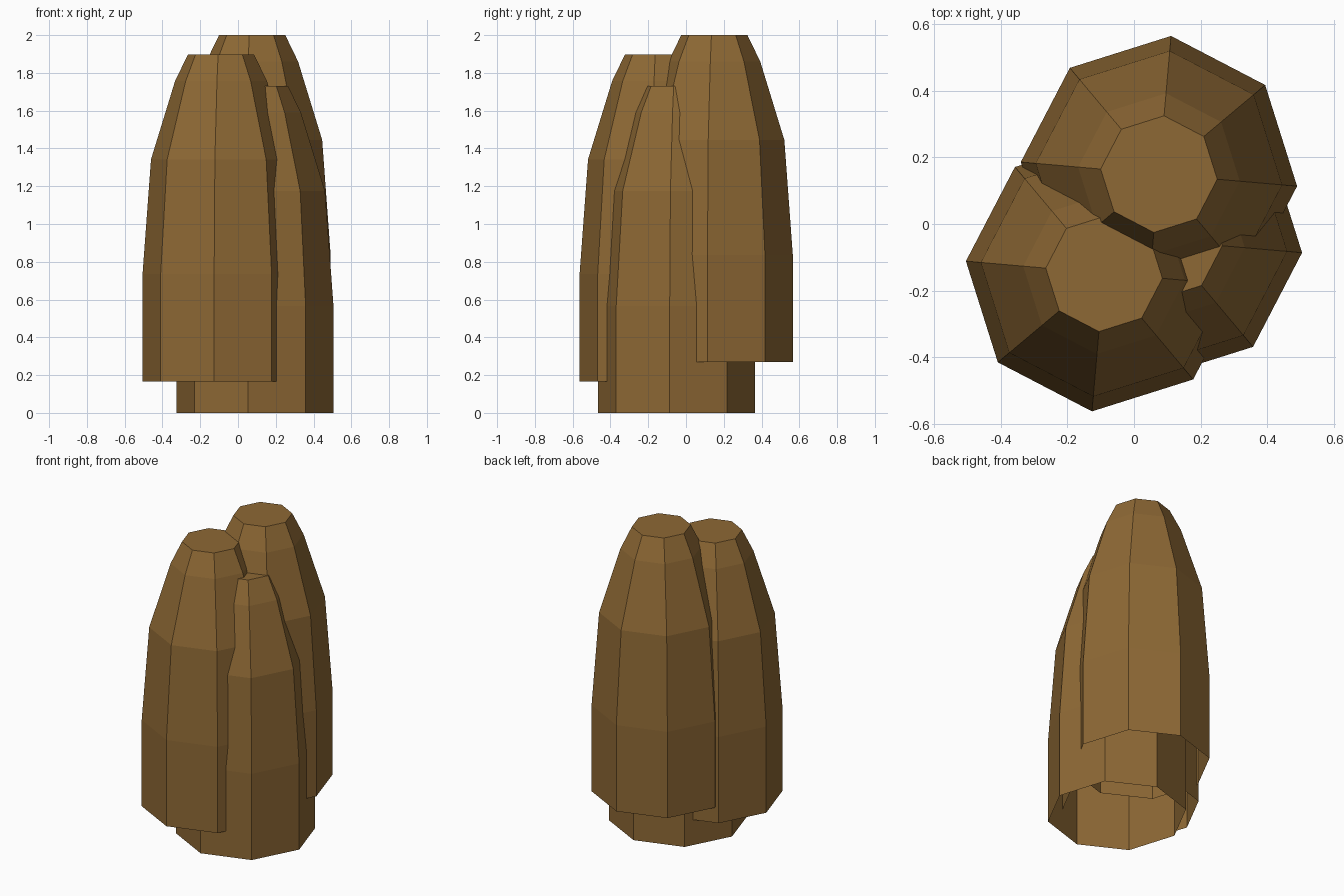
import bpy, bmesh
from math import cos, sin, pi, radians

if "Cube" in bpy.data.objects:
    bpy.data.objects.remove(bpy.data.objects["Cube"])

SIDES = 8
TURN = radians(-5)
# (radius, height) rings from the open base up to the flat cap
PROFILE = [(0.417, 0.0), (0.417, 0.567), (0.372, 1.175), (0.244, 1.59), (0.176, 1.73)]

brown = bpy.data.materials.new("brown")
brown.diffuse_color = (0.27, 0.14, 0.035, 1)
brown.use_nodes = True
brown.node_tree.nodes["Principled BSDF"].inputs["Base Color"].default_value = brown.diffuse_color


def column(name, x, y, z):
    """Tapered octagonal column, open underneath, capped on top."""
    bm = bmesh.new()
    rings = []
    for r, h in PROFILE:
        angles = [TURN + 2 * pi * i / SIDES for i in range(SIDES)]
        rings.append([bm.verts.new((r * cos(a), r * sin(a), h)) for a in angles])
    for low, high in zip(rings, rings[1:]):
        for i in range(SIDES):
            j = (i + 1) % SIDES
            bm.faces.new((low[i], low[j], high[j], high[i]))
    bm.faces.new(rings[-1])
    mesh = bpy.data.meshes.new(name)
    bm.to_mesh(mesh)
    bm.free()
    mesh.materials.append(brown)
    obj = bpy.data.objects.new(name, mesh)
    obj.location = (x, y, z)
    bpy.context.collection.objects.link(obj)


# Three overlapping columns at staggered heights
column("tall_back_column", 0.075, 0.15, 0.27)
column("middle_left_column", -0.09, -0.148, 0.167)
column("short_right_column", 0.09, -0.05, 0.0)
